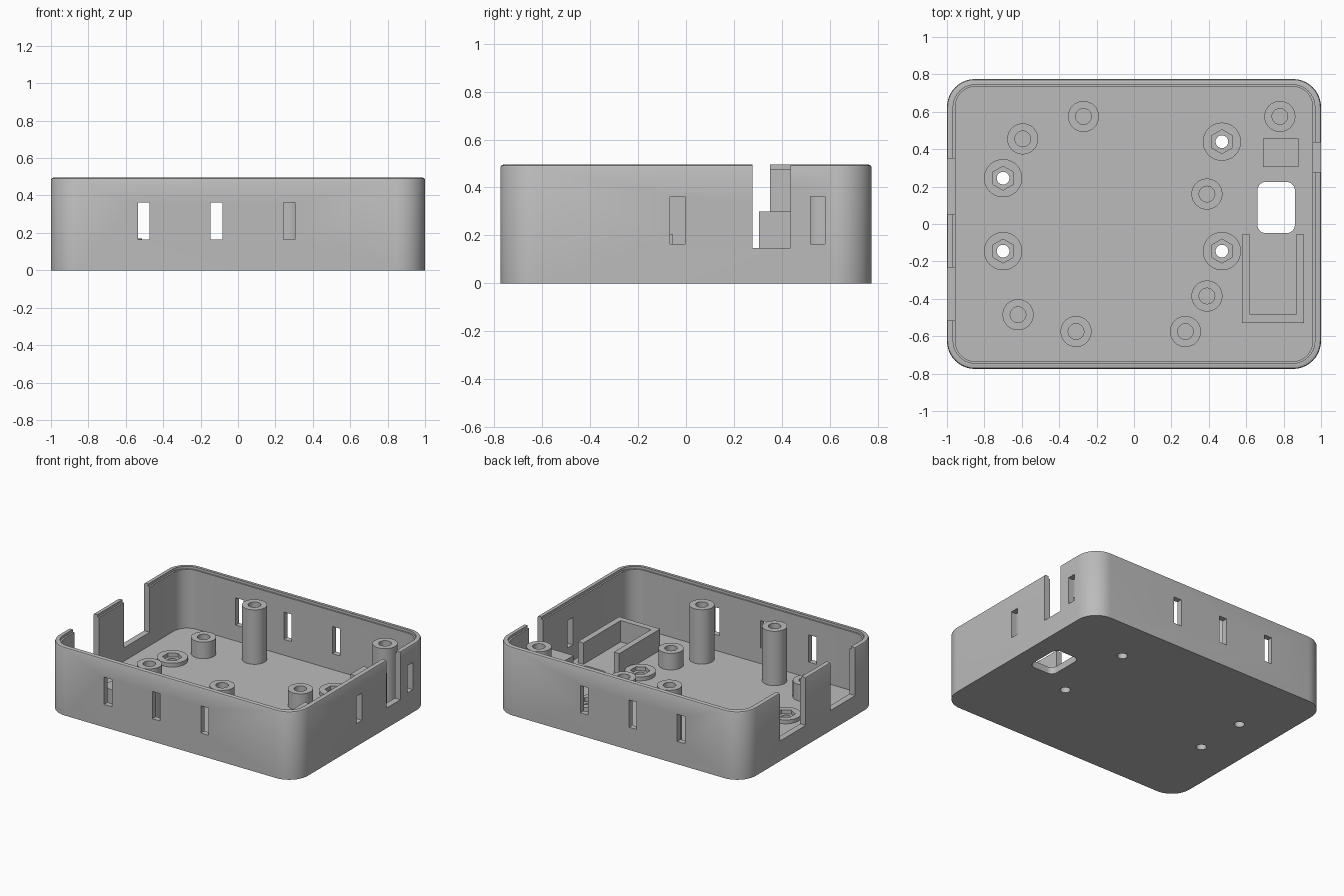
import bpy, bmesh, math

if "Cube" in bpy.data.objects:
    bpy.data.objects.remove(bpy.data.objects["Cube"])

grey = bpy.data.materials.new("plain grey")
grey.diffuse_color = (0.5, 0.5, 0.5, 1)
grey.use_nodes = True
grey.node_tree.nodes["Principled BSDF"].inputs["Base Color"].default_value = grey.diffuse_color

FLOOR, TOP = 0.05, 0.495


def rounded(hx, hy, r, cx=0, cy=0, n=10):
    """Outline of a rounded rectangle, counter-clockwise."""
    pts = []
    for k, (sx, sy) in enumerate([(1, 1), (-1, 1), (-1, -1), (1, -1)]):
        for i in range(n + 1):
            a = math.pi / 2 * (k + i / n)
            pts.append((cx + sx * (hx - r) + r * math.cos(a),
                        cy + sy * (hy - r) + r * math.sin(a)))
    return pts


def circle(x, y, r, n=32, start=0.0):
    return [(x + r * math.cos(start + 2 * math.pi * i / n),
             y + r * math.sin(start + 2 * math.pi * i / n)) for i in range(n)]


def rect(x0, x1, y0, y1):
    return [(x0, y0), (x1, y0), (x1, y1), (x0, y1)]


def stack(bm, loops):
    """Skin a list of (outline, z) loops and cap both ends."""
    rings = [[bm.verts.new((x, y, z)) for x, y in pts] for pts, z in loops]
    for a, b in zip(rings, rings[1:]):
        for i in range(len(a)):
            j = (i + 1) % len(a)
            bm.faces.new((a[i], a[j], b[j], b[i]))
    bm.faces.new(rings[0][::-1])
    bm.faces.new(rings[-1])


def prism(bm, pts, z0, z1):
    stack(bm, [(pts, z0), (pts, z1)])


def finish(bm, name):
    bmesh.ops.recalc_face_normals(bm, faces=bm.faces[:])
    me = bpy.data.meshes.new(name)
    bm.to_mesh(me)
    bm.free()
    me.materials.append(grey)
    ob = bpy.data.objects.new(name, me)
    bpy.context.collection.objects.link(ob)
    return ob


def select(ob):
    bpy.ops.object.select_all(action='DESELECT')
    ob.select_set(True)
    bpy.context.view_layer.objects.active = ob


def cut(ob, cutter):
    cutter.hide_render = True
    select(ob)
    mod = ob.modifiers.new("cut", 'BOOLEAN')
    mod.operation, mod.solver, mod.object = 'DIFFERENCE', 'EXACT', cutter
    bpy.ops.object.modifier_apply(modifier=mod.name)
    bpy.data.objects.remove(cutter)


def smooth(ob):
    select(ob)
    bpy.ops.object.shade_smooth_by_angle(angle=math.radians(30))


nut_spots = [(-0.70, 0.245), (-0.70, -0.145), (0.47, 0.44), (0.47, -0.145)]
tall_spots = [(-0.27, 0.575), (0.78, 0.575), (0.275, -0.575), (-0.31, -0.575)]
short_spots = [(-0.595, 0.455), (0.39, 0.16), (0.39, -0.385), (-0.62, -0.485)]

# Case shell: outer skin with eased rim, inner lip step, then the cavity
bm = bmesh.new()
stack(bm, [(rounded(1, 0.775, 0.15), 0),
           (rounded(1, 0.775, 0.15), TOP - 0.011),
           (rounded(0.996, 0.771, 0.146), TOP - 0.003),
           (rounded(0.988, 0.763, 0.138), TOP),
           (rounded(0.967, 0.745, 0.12), TOP),
           (rounded(0.967, 0.745, 0.12), TOP - 0.018),
           (rounded(0.955, 0.735, 0.108), TOP - 0.018),
           (rounded(0.955, 0.735, 0.108), FLOOR)])
shell = finish(bm, "case_shell")

# Openings in the shell
bm = bmesh.new()
for x in (-0.503, -0.115, 0.275):                      # front and back vents
    for s in (-1, 1):
        y0, y1 = sorted((s * 0.70, s * 0.85))
        prism(bm, rect(x - 0.031, x + 0.031, y0, y1), 0.165, 0.363)
for y in (-0.035, 0.55):                               # right side vents
    prism(bm, rect(0.92, 1.1, y - 0.031, y + 0.031), 0.165, 0.363)
prism(bm, rect(0.9, 1.1, 0.277, 0.437), 0.147, 0.7)    # right notch
for y0, y1 in ((0.053, 0.35), (-0.515, -0.232)):       # left notches
    prism(bm, rect(-1.1, -0.9, y0, y1), 0.147, 0.7)
prism(bm, rounded(0.1, 0.137, 0.045, 0.76, 0.088), -0.1, 0.1)  # floor window
for x, y in nut_spots:                                 # screw holes
    prism(bm, circle(x, y, 0.034), -0.1, 0.1)
cut(shell, finish(bm, "opening_cutter"))
smooth(shell)

# Low standoffs with hexagonal nut pockets
bm, hexes = bmesh.new(), bmesh.new()
for x, y in nut_spots:
    prism(bm, circle(x, y, 0.102, 40), FLOOR - 0.005, 0.078)
    prism(hexes, circle(x, y, 0.064, 6, math.pi / 2), 0.0, 0.2)
nuts = finish(bm, "nut_standoffs")
cut(nuts, finish(hexes, "hex_cutter"))
smooth(nuts)

# Round posts with blind screw holes
for name, spots, top in (("tall_posts", tall_spots, 0.445),
                         ("short_posts", short_spots, 0.17)):
    bm = bmesh.new()
    for x, y in spots:
        stack(bm, [(circle(x, y, 0.083), FLOOR - 0.005),
                   (circle(x, y, 0.083), top),
                   (circle(x, y, 0.042), top),
                   (circle(x, y, 0.042), FLOOR + 0.005)])
    smooth(finish(bm, name))

# U-shaped fence, open toward the back
bm = bmesh.new()
prism(bm, [(0.577, -0.057), (0.577, -0.528), (0.908, -0.528), (0.908, -0.057),
           (0.865, -0.057), (0.865, -0.485), (0.62, -0.485), (0.62, -0.057)],
      FLOOR - 0.005, 0.205)
finish(bm, "holder_fence")

# Support block beside the right notch
bm = bmesh.new()
prism(bm, rect(0.69, 0.88, 0.305, 0.457), FLOOR - 0.005, 0.30)
finish(bm, "support_block")
